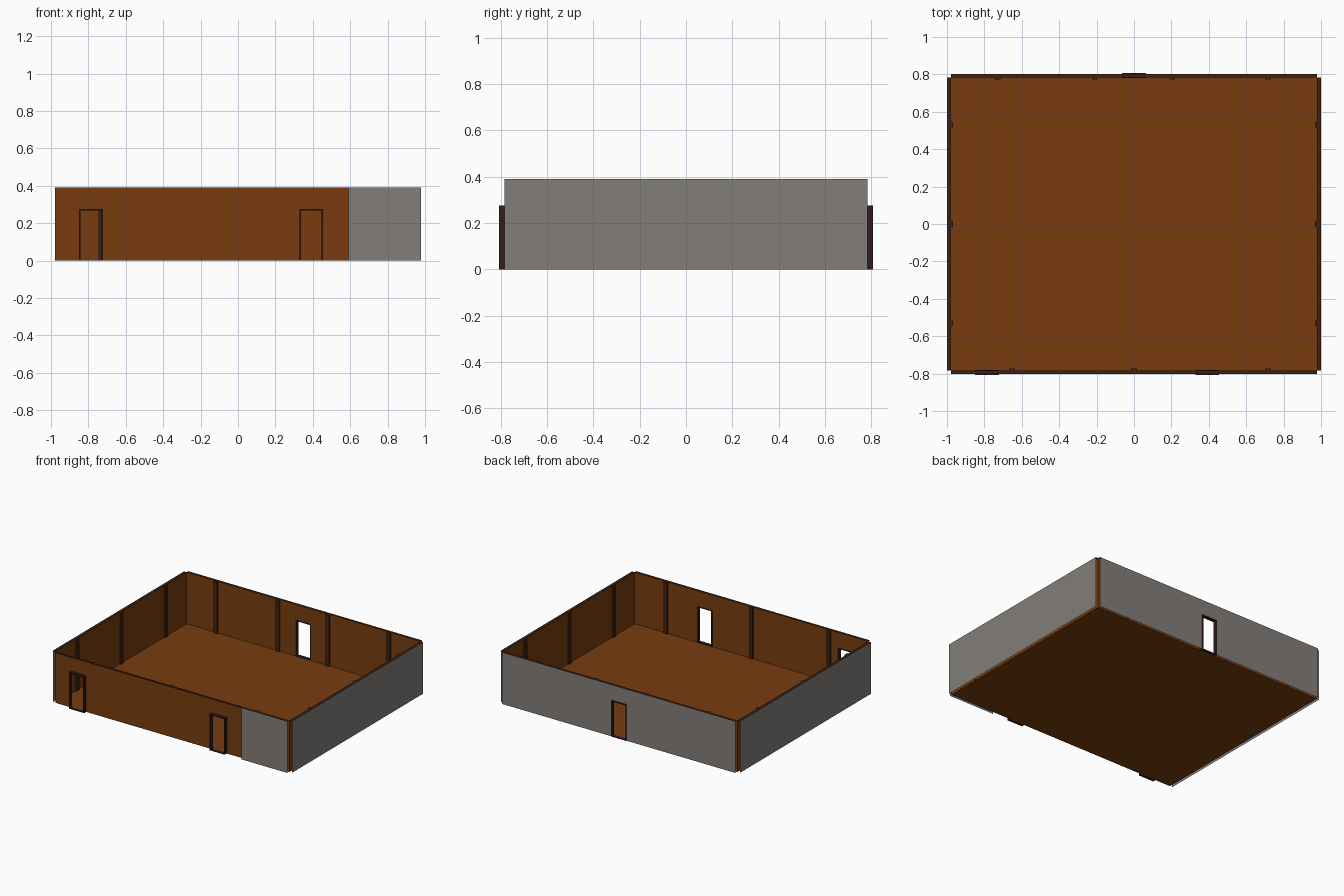
import bpy, bmesh

if "Cube" in bpy.data.objects:
    bpy.data.objects.remove(bpy.data.objects["Cube"])

W, D, H = 0.978, 0.783, 0.39      # inner half width, half depth, wall height
GAP = 0.02                        # space between inner boards and outer cladding
DOOR_H = 0.275
FRONT_DOORS = [(-0.85, -0.722), (0.328, 0.455)]
BACK_DOORS = [(-0.065, 0.063)]


def material(name, r, g, b):
    m = bpy.data.materials.new(name)
    m.diffuse_color = (r, g, b, 1)
    m.use_nodes = True
    m.node_tree.nodes["Principled BSDF"].inputs["Base Color"].default_value = m.diffuse_color
    return m


WOOD = material("warm wood", 0.190, 0.046, 0.0045)
GREY = material("grey cladding", 0.226, 0.209, 0.195)
DARK = material("dark timber", 0.045, 0.016, 0.006)
FRAME = material("door frame brown", 0.030, 0.012, 0.014)


def finish(name, bm, mat):
    me = bpy.data.meshes.new(name)
    bm.to_mesh(me)
    bm.free()
    ob = bpy.data.objects.new(name, me)
    bpy.context.collection.objects.link(ob)
    me.materials.append(mat)
    return ob


def quad(bm, pts):
    bm.faces.new([bm.verts.new(p) for p in pts])


def add_box(bm, lo, hi):
    vs = bmesh.ops.create_cube(bm, size=1)["verts"]
    for v in vs:
        v.co = [(lo[i] + hi[i]) / 2 + v.co[i] * (hi[i] - lo[i]) for i in range(3)]


def sheet(name, mat, axis, pos, a, b, doors=()):
    """Thin wall sheet from a to b, facing away from the centre, with doorways."""
    bm = bmesh.new()
    spans, u = [], a
    for d0, d1 in doors:
        spans += [(u, d0, 0), (d0, d1, DOOR_H)]
        u = d1
    spans.append((u, b, 0))
    for s, e, z in spans:
        loop = [(s, z), (e, z), (e, H), (s, H)]
        pts = [(p, pos, q) if axis == "y" else (pos, p, q) for p, q in loop]
        if (axis == "y") == (pos > 0):
            pts.reverse()
        quad(bm, pts)
    return finish(name, bm, mat)


# floor
bm = bmesh.new()
quad(bm, [(-W, -D, 0), (W, -D, 0), (W, D, 0), (-W, D, 0)])
finish("floor", bm, WOOD)

# inner wooden walls
sheet("front_inner_wall", WOOD, "y", -D, -W, W, FRONT_DOORS)
sheet("back_inner_wall", WOOD, "y", D, -W, W, BACK_DOORS)
sheet("right_inner_wall", WOOD, "x", W, -D, D)
sheet("left_inner_wall", WOOD, "x", -W, -D, D)

# outer grey cladding, only the right end of the front is clad
sheet("front_cladding", GREY, "y", -D - GAP, 0.59, W)
sheet("back_cladding", GREY, "y", D + GAP, -W, W, BACK_DOORS)
sheet("right_cladding", GREY, "x", 1.0, -D, D)
sheet("left_cladding", GREY, "x", -1.0, -D, D)

# flat caps over the wall tops
bm = bmesh.new()
for x0, x1, y0, y1 in [(-W, W, -D - GAP, -D), (-W, W, D, D + GAP),
                       (-1, -W, -D, D), (W, 1, -D, D)]:
    quad(bm, [(x0, y0, H), (x1, y0, H), (x1, y1, H), (x0, y1, H)])
finish("wall_caps", bm, DARK)

# posts against the inner walls
P, T = 0.015, 0.011
bm = bmesh.new()
for x in (-0.65, 0, 0.715):
    add_box(bm, (x - P, -D, 0), (x + P, -D + T, H - 0.001))
for x in (-0.73, -0.21, 0.205, 0.715):
    add_box(bm, (x - P, D - T, 0), (x + P, D, H - 0.001))
for y in (-0.53, 0, 0.53):
    add_box(bm, (W - T, y - P, 0), (W, y + P, H - 0.001))
    add_box(bm, (-W, y - P, 0), (-W + T, y + P, H - 0.001))
finish("wall_posts", bm, DARK)


# door frames with jambs, head and thin sill
def door_frame(name, x0, x1, y0, y1):
    t = 0.008
    bm = bmesh.new()
    add_box(bm, (x0, y0, 0), (x0 + t, y1, DOOR_H))
    add_box(bm, (x1 - t, y0, 0), (x1, y1, DOOR_H))
    add_box(bm, (x0 + t, y0, DOOR_H - t), (x1 - t, y1, DOOR_H))
    add_box(bm, (x0 + t, y0, 0), (x1 - t, y1, 0.004))
    finish(name, bm, FRAME)


for i, (a, b) in enumerate(FRONT_DOORS):
    door_frame(f"front_door_frame_{i + 1}", a, b, -D - 0.024, -D + 0.002)
for a, b in BACK_DOORS:
    door_frame("back_door_frame", a, b, D - 0.002, D + 0.024)
